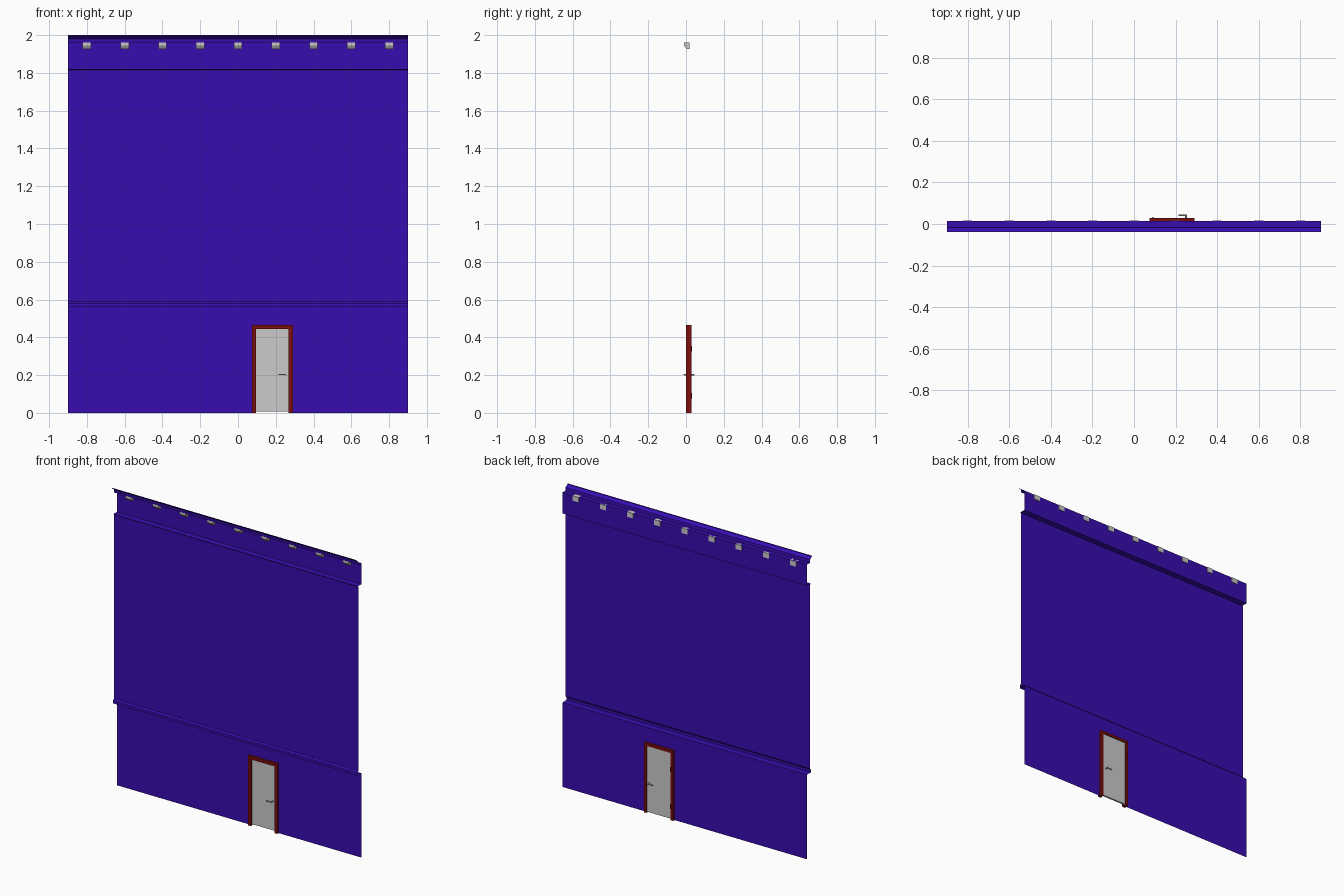
import bpy, bmesh
from mathutils import Vector

if "Cube" in bpy.data.objects:
    bpy.data.objects.remove(bpy.data.objects["Cube"])


def material(name, rgb):
    m = bpy.data.materials.new(name)
    m.diffuse_color = (*rgb, 1)
    m.use_nodes = True
    m.node_tree.nodes["Principled BSDF"].inputs["Base Color"].default_value = m.diffuse_color
    return m


BLUE = material("wall_blue", (0.04, 0.004, 0.43))
RED = material("frame_red", (0.2, 0.004, 0.004))


def finish(name, bm, mat=None):
    bmesh.ops.remove_doubles(bm, verts=bm.verts, dist=1e-5)
    me = bpy.data.meshes.new(name)
    bm.to_mesh(me)
    bm.free()
    ob = bpy.data.objects.new(name, me)
    bpy.context.collection.objects.link(ob)
    if mat:
        me.materials.append(mat)
    return ob


def box(name, x, y, z, mat=None):
    bm = bmesh.new()
    bmesh.ops.create_cube(bm, size=1)
    for v in bm.verts:
        v.co = Vector([(r[0] + r[1]) / 2 + c * (r[1] - r[0])
                       for r, c in zip((x, y, z), v.co)])
    return finish(name, bm, mat)


def prism(name, loop, offset, mat=None):
    bm = bmesh.new()
    face = bm.faces.new([bm.verts.new(p) for p in loop])
    ext = bmesh.ops.extrude_face_region(bm, geom=[face], use_keep_orig=True)
    bmesh.ops.translate(bm, vec=offset,
                        verts=[g for g in ext["geom"] if isinstance(g, bmesh.types.BMVert)])
    bmesh.ops.recalc_face_normals(bm, faces=bm.faces)
    return finish(name, bm, mat)


def cylinder(name, a, b, r, mat=None):
    a, b = Vector(a), Vector(b)
    bm = bmesh.new()
    bmesh.ops.create_cone(bm, cap_ends=True, segments=12, radius1=r, radius2=r,
                          depth=(b - a).length)
    bm.transform((b - a).to_track_quat('Z', 'Y').to_matrix().to_4x4())
    bmesh.ops.translate(bm, vec=(a + b) / 2, verts=bm.verts)
    ob = finish(name, bm, mat)
    for p in ob.data.polygons:
        p.use_smooth = len(p.vertices) == 4
    return ob


# Wall sheet: one moulded profile swept along x, with a door opening left out
profile = [(0.014, 0), (0.014, 0.455), (0.014, 0.562), (-0.029, 0.562),
           (-0.029, 0.58), (-0.02, 0.59), (-0.02, 1.815), (-0.026, 1.82),
           (0.014, 1.82), (0.014, 1.96), (-0.016, 1.96), (-0.018, 1.98),
           (-0.038, 1.995), (-0.039, 2.0)]
columns = [-0.9, 0.085, 0.28, 0.9]
bm = bmesh.new()
grid = [[bm.verts.new((x, y, z)) for x in columns] for y, z in profile]
for j in range(len(profile) - 1):
    for i in range(3):
        if (i, j) != (1, 0):
            bm.faces.new((grid[j][i], grid[j][i + 1], grid[j + 1][i + 1], grid[j + 1][i]))
finish("wall", bm, BLUE)

# Row of wedge corbels under the cornice
for k in range(9):
    x = -0.8 + 0.2 * k
    prism(f"corbel_{k + 1}", [(x - 0.022, y, z) for y, z in
                              ((-0.01, 1.96), (0.018, 1.96), (0.018, 1.927), (0.002, 1.927), (-0.01, 1.945))],
          (0.044, 0, 0))

# Door frame: outer casing and inner stop
def arch(name, x0, x1, top, w, y0, y1):
    prism(name, [(x0, y0, 0), (x0, y0, top), (x1, y0, top), (x1, y0, 0), (x1 - w, y0, 0),
                 (x1 - w, y0, top - w), (x0 + w, y0, top - w), (x0 + w, y0, 0)],
          (0, y1 - y0, 0), RED)


arch("door_frame", 0.074, 0.29, 0.465, 0.018, -0.001, 0.029)
arch("door_stop", 0.09, 0.274, 0.449, 0.006, 0.001, 0.012)

# Door leaf
box("door", (0.093, 0.271), (0.013, 0.025), (0.008, 0.446))

# Hinges on the back
for i, z in enumerate((0.09, 0.34)):
    cylinder(f"hinge_{i + 1}", (0.092, 0.029, z - 0.014), (0.092, 0.029, z + 0.014), 0.004, RED)

# Lever handles, one on each side
for side, y0, y1 in (("front", 0.014, -0.009), ("back", 0.024, 0.042)):
    cylinder(f"{side}_handle_spindle", (0.25, y0, 0.203), (0.25, y1, 0.203), 0.004)
    cylinder(f"{side}_handle_lever", (0.254, y1, 0.203), (0.215, y1, 0.203), 0.0035)
